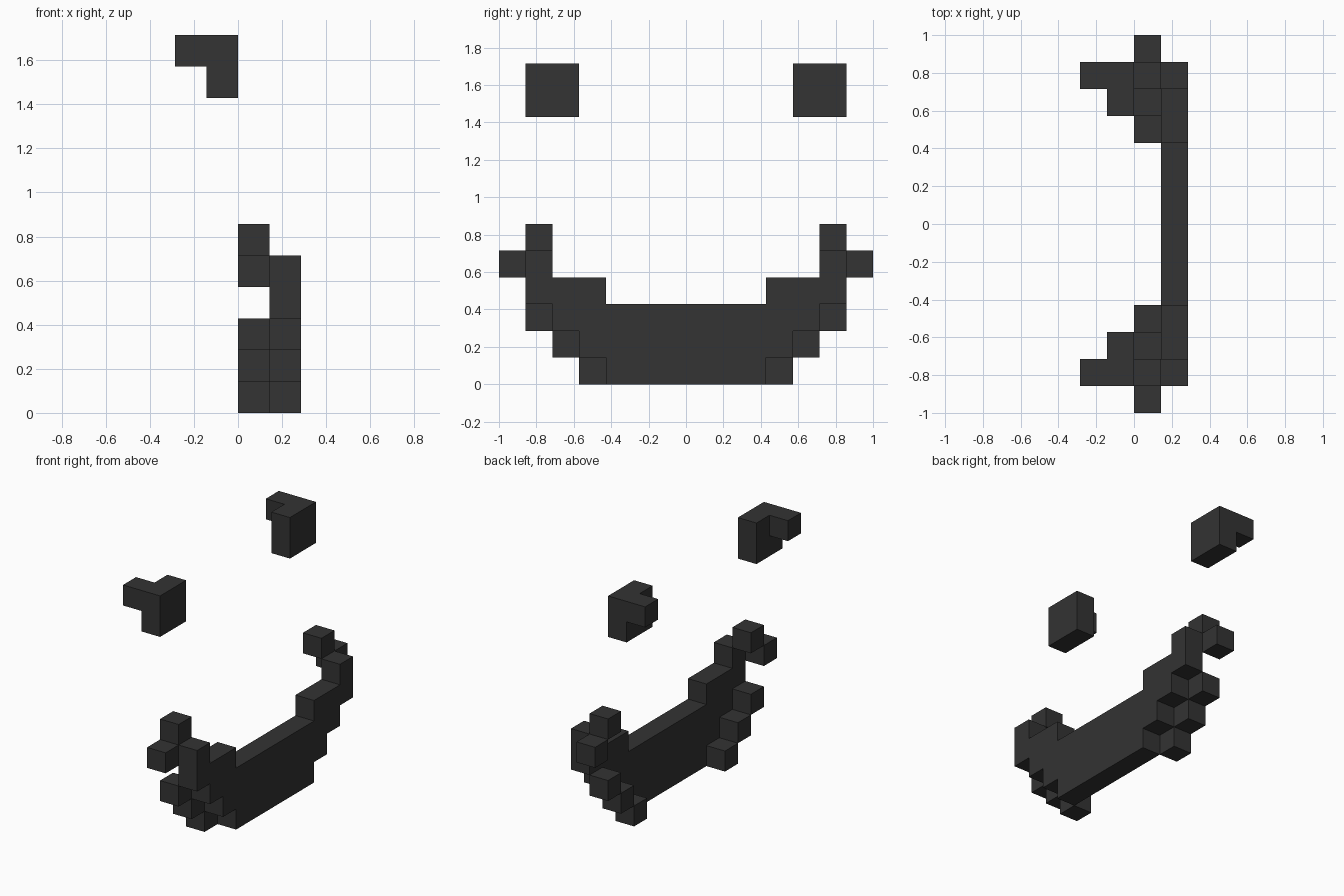
import bpy, bmesh

if "Cube" in bpy.data.objects:
    bpy.data.objects.remove(bpy.data.objects["Cube"])

U = 2 / 14  # size of one voxel

charcoal = bpy.data.materials.new("charcoal")
charcoal.diffuse_color = (0.033, 0.033, 0.033, 1)
charcoal.use_nodes = True
charcoal.node_tree.nodes["Principled BSDF"].inputs["Base Color"].default_value = charcoal.diffuse_color


def extrude_profile(name, points, axis, start, depth):
    """Extrude a flat voxel-unit outline along x (axis 0) or z (axis 2)."""
    bm = bmesh.new()
    place = (lambda a, b: (start, a, b)) if axis == 0 else (lambda a, b: (a, b, start))
    face = bm.faces.new([bm.verts.new(place(*p)) for p in points])
    moved = bmesh.ops.extrude_face_region(bm, geom=[face])["geom"]
    shift = [0, 0, 0]
    shift[axis] = depth
    bmesh.ops.translate(bm, vec=shift, verts=[g for g in moved if isinstance(g, bmesh.types.BMVert)])
    return finish(name, bm)


def box(bm, lo, hi):
    vs = bmesh.ops.create_cube(bm, size=1)["verts"]
    for v in vs:
        v.co = [lo[i] if v.co[i] < 0 else hi[i] for i in range(3)]


def finish(name, bm):
    bmesh.ops.scale(bm, vec=(U, U, U), verts=bm.verts)
    bmesh.ops.recalc_face_normals(bm, faces=bm.faces)
    mesh = bpy.data.meshes.new(name)
    bm.to_mesh(mesh)
    bm.free()
    mesh.materials.append(charcoal)
    obj = bpy.data.objects.new(name, mesh)
    bpy.context.collection.objects.link(obj)
    return obj


# Smile: stepped outline in the y-z plane, one voxel thick
half = [(3, 0), (3, 1), (4, 1), (4, 2), (5, 2), (5, 3), (6, 3),
        (6, 5), (5, 5), (5, 4), (3, 4), (3, 3)]
extrude_profile("smile", half + [(-y, z) for y, z in reversed(half)], 0, 1, 1)

# Lip edge: single cubes stepping around the ends, one layer behind the smile
bm = bmesh.new()
for y, z in [(3, 0), (4, 1), (5, 2), (6, 4), (5, 5)]:
    box(bm, (0, y, z), (1, y + 1, z + 1))
    box(bm, (0, -y - 1, z), (1, -y, z + 1))
finish("lip_edge", bm)

# Eyes: two-by-two plate with one cube at the outer top corner
for name, s in (("eye_left", -1), ("eye_right", 1)):
    # lower row is a plain bar, upper row is an L seen from above
    extrude_profile(name + "_lower", [(-1, 4 * s), (0, 4 * s), (0, 6 * s), (-1, 6 * s)], 2, 10, 1)
    extrude_profile(name + "_upper", [(-1, 4 * s), (0, 4 * s), (0, 6 * s),
                                      (-2, 6 * s), (-2, 5 * s), (-1, 5 * s)], 2, 11, 1)
